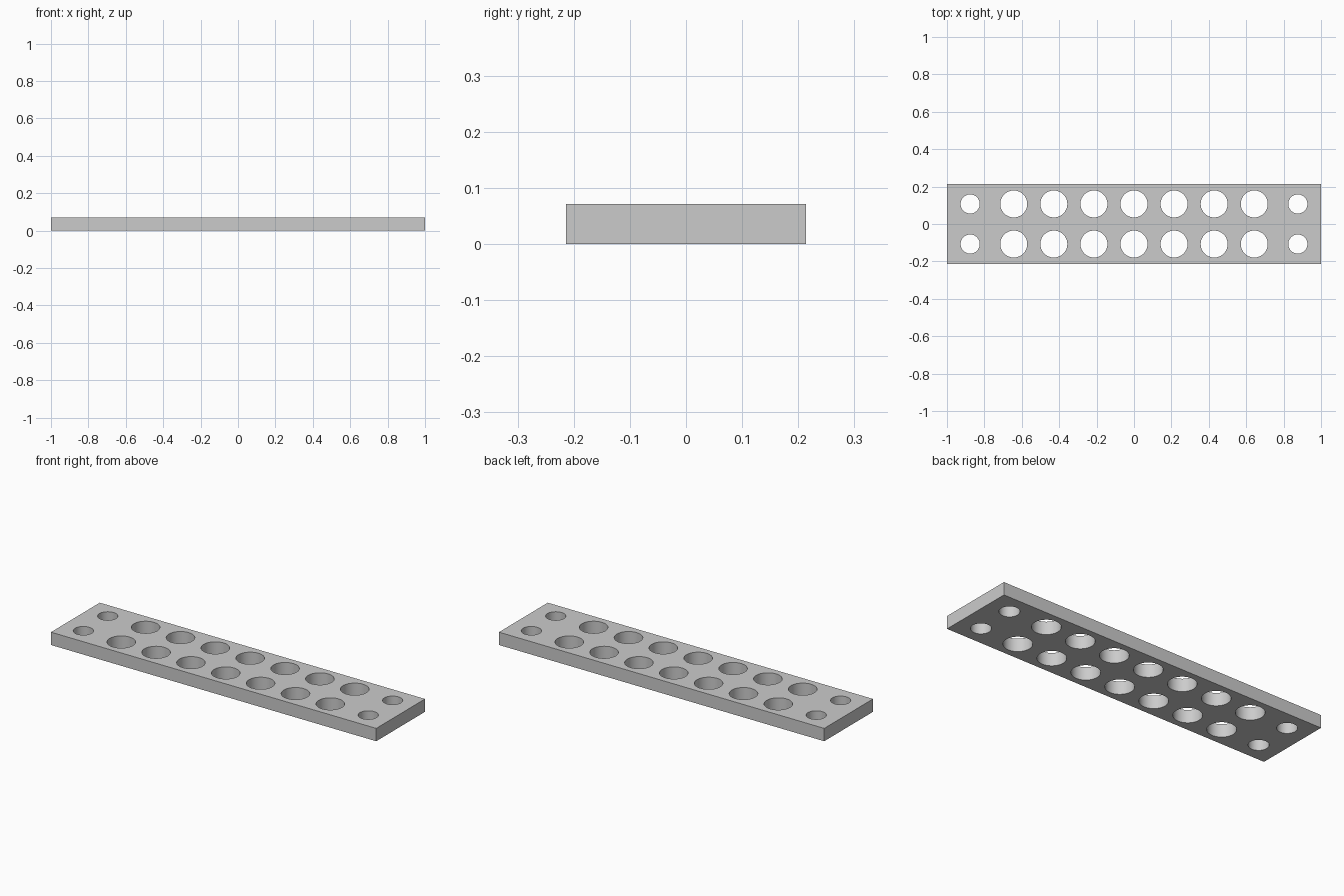
import bpy
import bmesh
import math
from mathutils import Matrix

default = bpy.data.objects.get("Cube")
if default:
    bpy.data.objects.remove(default, do_unlink=True)

UNIT = 1 / 14                      # plate thickness
LENGTH, WIDTH = 28 * UNIT, 6 * UNIT
PITCH = 3 * UNIT                   # spacing of the large holes
LARGE_R, SMALL_R = 0.072, 0.051
SMALL_X = 0.876

grey = bpy.data.materials.new("plain grey")
grey.use_nodes = True
colour = (0.6, 0.6, 0.6, 1)
grey.diffuse_color = colour
grey.node_tree.nodes["Principled BSDF"].inputs["Base Color"].default_value = colour


def make_object(name, bm):
    mesh = bpy.data.meshes.new(name)
    bm.to_mesh(mesh)
    bm.free()
    mesh.materials.append(grey)
    obj = bpy.data.objects.new(name, mesh)
    bpy.context.collection.objects.link(obj)
    return obj


# Flat rectangular plate
bm = bmesh.new()
bmesh.ops.create_cube(bm, size=1, matrix=Matrix.Translation((0, 0, UNIT / 2))
                      @ Matrix.Diagonal((LENGTH, WIDTH, UNIT, 1)))
plate = make_object("perforated_plate", bm)

# Two rows of large holes with a small mounting hole at each end
holes = [(i * PITCH, LARGE_R) for i in range(-3, 4)]
holes += [(-SMALL_X, SMALL_R), (SMALL_X, SMALL_R)]
bm = bmesh.new()
for x, radius in holes:
    for y in (-PITCH / 2, PITCH / 2):
        bmesh.ops.create_cone(bm, cap_ends=True, segments=64, radius1=radius,
                              radius2=radius, depth=UNIT * 3,
                              matrix=Matrix.Translation((x, y, UNIT / 2)))
cutter = make_object("hole_cutter", bm)
cutter.hide_render = True

cut = plate.modifiers.new("holes", 'BOOLEAN')
cut.operation = 'DIFFERENCE'
cut.solver = 'EXACT'
cut.object = cutter

# Apply the cut, drop the cutter and smooth only the hole walls
bpy.ops.object.select_all(action='DESELECT')
plate.select_set(True)
bpy.context.view_layer.objects.active = plate
bpy.ops.object.modifier_apply(modifier=cut.name)
bpy.data.objects.remove(cutter, do_unlink=True)
bpy.ops.object.shade_smooth_by_angle(angle=math.radians(30))
